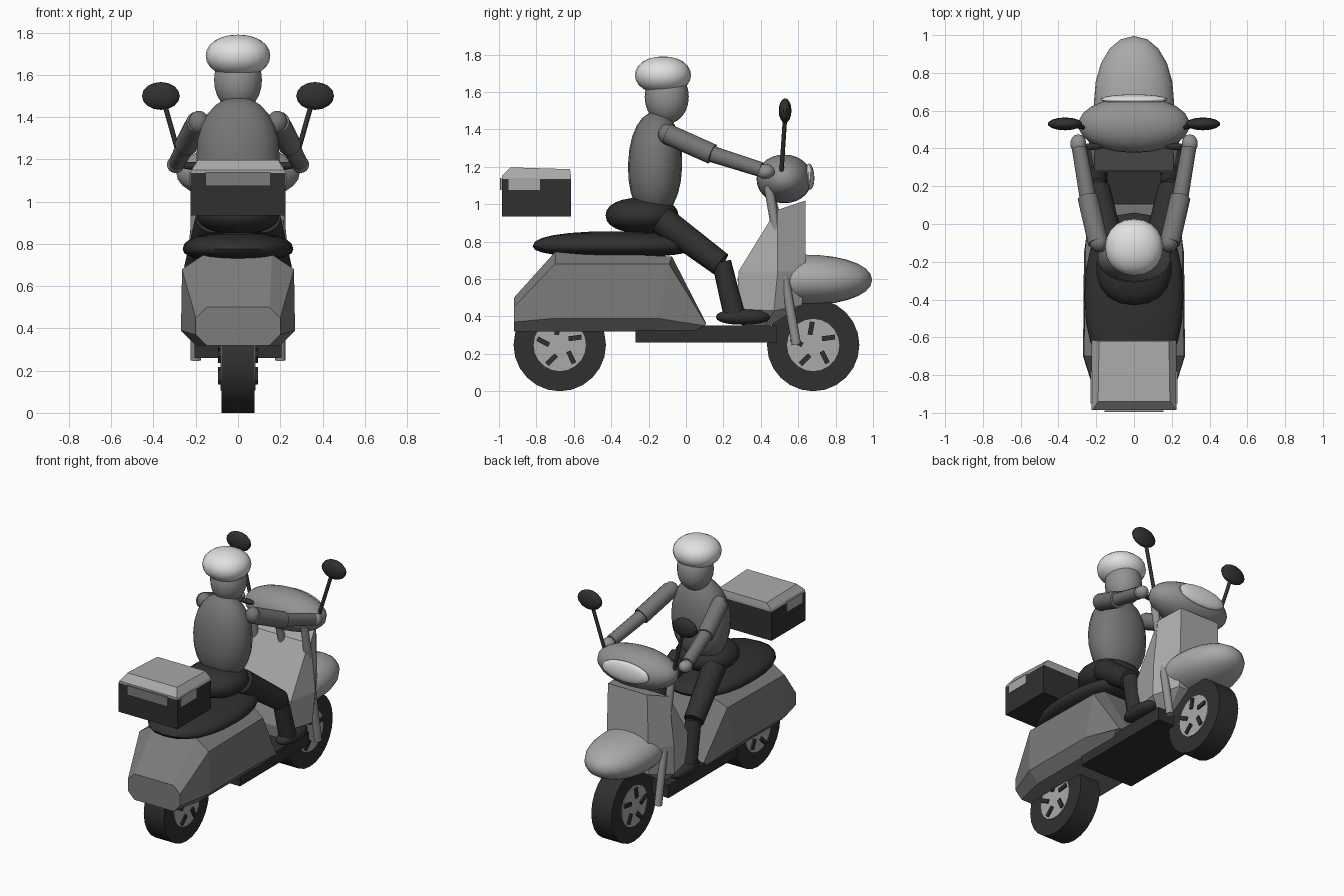
import bpy, bmesh, math
from mathutils import Vector, Matrix

cube = bpy.data.objects.get("Cube")
if cube:
    bpy.data.objects.remove(cube, do_unlink=True)


def material(name, value):
    m = bpy.data.materials.new(name)
    m.use_nodes = True
    col = (value, value, value, 1)
    m.diffuse_color = col
    m.node_tree.nodes["Principled BSDF"].inputs["Base Color"].default_value = col
    return m


WHITE = material("white", 0.75)
LIGHT = material("light grey", 0.40)
MID = material("mid grey", 0.29)
BODY = material("body grey", 0.20)
CLOTH = material("jacket grey", 0.18)
BLACK = material("black", 0.03)


def finish(name, bm, mat, smooth=True):
    bmesh.ops.recalc_face_normals(bm, faces=bm.faces)
    me = bpy.data.meshes.new(name)
    bm.to_mesh(me)
    bm.free()
    me.materials.append(mat)
    ob = bpy.data.objects.new(name, me)
    bpy.context.collection.objects.link(ob)
    if smooth:
        bpy.ops.object.select_all(action='DESELECT')
        ob.select_set(True)
        bpy.context.view_layer.objects.active = ob
        bpy.ops.object.shade_smooth_by_angle(angle=math.radians(50))
    return ob


def blob(name, mat, center, radii, power=1.0, tilt=0.0, seg=18, rings=12):
    """Ellipsoid; power below 1 makes it boxier, tilt leans it about x."""
    bm = bmesh.new()
    bmesh.ops.create_uvsphere(bm, u_segments=seg, v_segments=rings, radius=1)
    turn = Matrix.Rotation(tilt, 3, 'X')
    for v in bm.verts:
        p = Vector([math.copysign(abs(c) ** power, c) * r for c, r in zip(v.co, radii)])
        v.co = turn @ p + Vector(center)
    return finish(name, bm, mat)


def tube(name, mat, a, b, r1, r2=None, seg=14):
    a, b = Vector(a), Vector(b)
    bm = bmesh.new()
    bmesh.ops.create_cone(bm, cap_ends=True, segments=seg, radius1=r1,
                          radius2=r1 if r2 is None else r2, depth=(b - a).length)
    spin = (b - a).to_track_quat('Z', 'Y').to_matrix().to_4x4()
    bmesh.ops.transform(bm, matrix=Matrix.Translation((a + b) / 2) @ spin, verts=bm.verts)
    return finish(name, bm, mat)


def box(name, mat, center, size, tilt=0.0):
    bm = bmesh.new()
    bmesh.ops.create_cube(bm, size=1)
    bmesh.ops.transform(bm, verts=bm.verts, matrix=Matrix.Translation(center)
                        @ Matrix.Rotation(tilt, 4, 'X') @ Matrix.Diagonal((*size, 1)))
    return finish(name, bm, mat, False)


def loft(name, mat, halves):
    """Skin rings given by their +x half; the other half is mirrored."""
    bm = bmesh.new()
    rings = []
    for half in halves:
        pts = list(half) + [(-x, y, z) for x, y, z in reversed(half)]
        rings.append([bm.verts.new(p) for p in pts])
    for r, s in zip(rings, rings[1:]):
        for i in range(len(r)):
            j = (i + 1) % len(r)
            bm.faces.new((r[i], r[j], s[j], s[i]))
    bm.faces.new(rings[0])
    bm.faces.new(rings[-1])
    return finish(name, bm, mat, False)


# Wheels with slotted hubs
for label, y in (("rear", -0.675), ("front", 0.68)):
    tube(label + "_tyre", BLACK, (-0.077, y, 0.247), (0.077, y, 0.247), 0.247, seg=24)
    tube(label + "_hub", LIGHT, (-0.083, y, 0.247), (0.083, y, 0.247), 0.14, seg=20)
    for k in range(5):
        a = math.radians(25 + 72 * k)
        box(label + "_hub_slot", BLACK,
            (0, y + 0.09 * math.cos(a), 0.247 + 0.09 * math.sin(a)),
            (0.188, 0.07, 0.026), a - 0.3)

# Rear bodywork and floor
loft("rear_body", BODY, [
    [(0.15, -0.92, 0.32), (0.20, -0.92, 0.37), (0.20, -0.92, 0.45), (0.15, -0.92, 0.50)],
    [(0.20, -0.70, 0.32), (0.27, -0.70, 0.39), (0.265, -0.70, 0.68), (0.16, -0.695, 0.75)],
    [(0.20, -0.16, 0.32), (0.265, -0.155, 0.39), (0.255, -0.09, 0.68), (0.18, -0.075, 0.72)],
    [(0.20, 0.04, 0.32), (0.23, 0.10, 0.35), (0.21, 0.107, 0.36), (0.12, 0.107, 0.365)]])
box("floor_board", BLACK, (0, 0.107, 0.305), (0.41, 0.755, 0.09))

# Seat: domed on top, shallow underneath
seat = blob("seat", BLACK, (0, -0.38, 0.775), (0.262, 0.44, 0.08), 0.85, 0, 24, 12)
for v in seat.data.vertices:
    if v.co.z < 0.775:
        v.co.z = 0.775 + (v.co.z - 0.775) * 0.75

# Leg shield and front fender
loft("leg_shield", LIGHT, [
    [(0.15, 0.64, 1.02), (0.215, 0.49, 0.97), (0.205, 0.48, 0.965)],
    [(0.16, 0.64, 0.64), (0.25, 0.49, 0.64), (0.21, 0.28, 0.64)],
    [(0.15, 0.62, 0.46), (0.24, 0.47, 0.43), (0.20, 0.275, 0.44)],
    [(0.10, 0.45, 0.35), (0.15, 0.42, 0.35), (0.12, 0.30, 0.35)]])
blob("front_fender", LIGHT, (0, 0.635, 0.595), (0.213, 0.36, 0.135), 0.95, 0, 20, 14)

# Handlebar housing, lamp and steering column
blob("handlebar_housing", MID, (0, 0.525, 1.135), (0.295, 0.148, 0.13), 0.97, 0, 22, 14)
blob("headlamp_lens", WHITE, (0, 0.66, 1.147), (0.18, 0.026, 0.07), 1, 0.05)
tube("steering_column", MID, (0, 0.44, 1.08), (0, 0.52, 0.80), 0.025)

# Rear case with lid and overhanging latch plates
box("case_base", BLACK, (0, -0.80, 1.035), (0.45, 0.37, 0.20))
loft("case_lid", LIGHT, [
    [(0.225, -0.985, 1.135), (0.225, -0.615, 1.135)],
    [(0.22, -0.985, 1.15), (0.22, -0.615, 1.15)],
    [(0.19, -0.94, 1.197), (0.185, -0.62, 1.187)]])
box("case_latch_plate", BODY, (0, -0.991, 1.107), (0.31, 0.009, 0.065))
for s in (1, -1):
    box("case_side_plate", LIGHT, (s * 0.226, -0.865, 1.107), (0.006, 0.17, 0.065))

# Rider trunk and head
blob("hips", BLACK, (0, -0.235, 0.94), (0.20, 0.195, 0.095), 0.9)
blob("torso", CLOTH, (0, -0.165, 1.21), (0.20, 0.145, 0.285), 0.93, -0.03)
blob("head", MID, (0, -0.103, 1.575), (0.115, 0.118, 0.145), 0.97)
blob("helmet", WHITE, (0, -0.123, 1.69), (0.153, 0.15, 0.1), 0.95, 0, 20, 12)

# Paired parts
for s, side in ((1, "left"), (-1, "right")):
    tube(side + "_fork", MID, (s * 0.2, 0.44, 1.10), (s * 0.2, 0.59, 0.25), 0.025)
    tube(side + "_mirror_stem", BLACK, (s * 0.265, 0.51, 1.17), (s * 0.35, 0.53, 1.47), 0.012, seg=8)
    blob(side + "_mirror", BLACK, (s * 0.365, 0.53, 1.50), (0.092, 0.034, 0.066), 1, 0, 14, 8)
    blob(side + "_grip", BLACK, (s * 0.22, 0.41, 1.17), (0.06, 0.018, 0.018), 1, 0, 12, 8)

    # Arms
    elbow = (s * 0.245, 0.14, 1.268)
    tube(side + "_upper_arm", CLOTH, (s * 0.19, -0.10, 1.375), elbow, 0.055)
    tube(side + "_forearm", CLOTH, elbow, (s * 0.29, 0.40, 1.185), 0.044, 0.04)
    blob(side + "_hand", MID, (s * 0.295, 0.425, 1.175), (0.043, 0.05, 0.04), 1, 0, 14, 8)
    blob(side + "_shoulder", CLOTH, (s * 0.185, -0.10, 1.375), (0.05, 0.05, 0.055), 1, 0, 14, 8)

    # Legs
    tube(side + "_thigh", BLACK, (s * 0.125, -0.13, 0.915), (s * 0.19, 0.185, 0.68), 0.078, 0.066)
    tube(side + "_shin", BLACK, (s * 0.19, 0.19, 0.69), (s * 0.20, 0.26, 0.40), 0.052, 0.058)
    blob(side + "_shoe", BLACK, (s * 0.20, 0.305, 0.397), (0.062, 0.145, 0.042), 0.9, 0, 16, 10)
